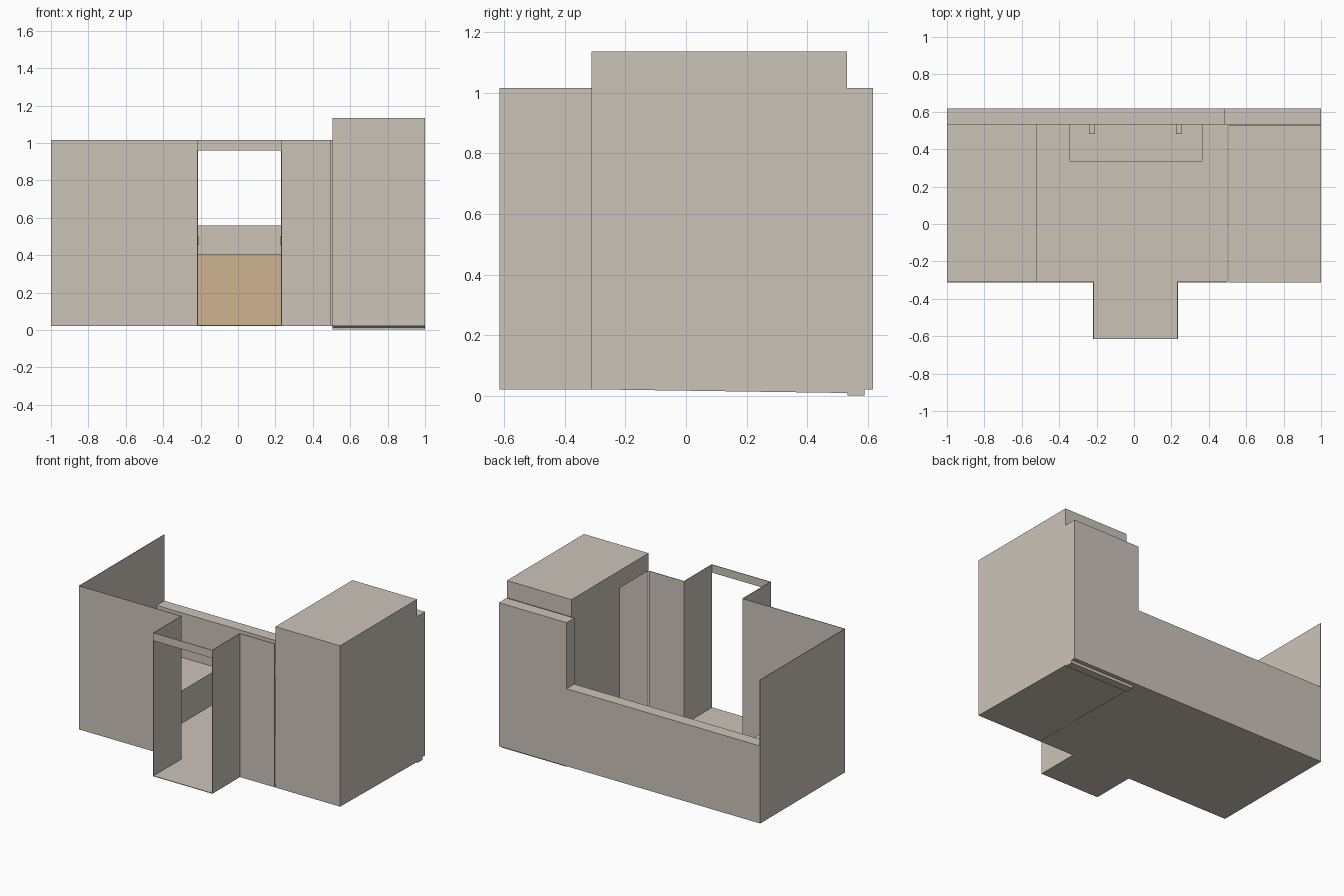
import bpy, bmesh

cube = bpy.data.objects.get("Cube")
if cube:
    bpy.data.objects.remove(cube, do_unlink=True)


def make_material(name, rgb):
    mat = bpy.data.materials.new(name)
    mat.use_nodes = True
    mat.diffuse_color = (*rgb, 1)
    mat.node_tree.nodes["Principled BSDF"].inputs["Base Color"].default_value = (*rgb, 1)
    return mat


plaster = make_material("warm_grey_plaster", (0.60, 0.55, 0.485))
wood = make_material("tan_wood", (0.61, 0.455, 0.285))


def prism(name, outline, low, high, axis="z"):
    """Extrude an outline along z (outline is x, y) or along x (outline is y, z)."""
    bm = bmesh.new()

    def place(p, d):
        return (p[0], p[1], d) if axis == "z" else (d, p[0], p[1])

    face = bm.faces.new([bm.verts.new(place(p, low)) for p in outline])
    moved = bmesh.ops.extrude_face_region(bm, geom=[face])["geom"]
    offset = (0, 0, high - low) if axis == "z" else (high - low, 0, 0)
    bmesh.ops.translate(bm, vec=offset,
                        verts=[v for v in moved if isinstance(v, bmesh.types.BMVert)])
    bmesh.ops.recalc_face_normals(bm, faces=bm.faces)
    mesh = bpy.data.meshes.new(name)
    bm.to_mesh(mesh)
    bm.free()
    mesh.materials.append(plaster)
    obj = bpy.data.objects.new(name, mesh)
    bpy.context.collection.objects.link(obj)
    return obj


def box(name, x, y, z):
    return prism(name, [(x[0], y[0]), (x[1], y[0]), (x[1], y[1]), (x[0], y[1])], *z)


T = 0.004                        # sheet wall thickness
BASE, TOP, ROOF = 0.022, 1.015, 1.135
FRONT, PORCH, INNER, BACK = -0.312, -0.615, 0.533, 0.617
DOOR_R, DOOR_L = -0.215, 0.23    # doorway sides
BATH = 0.505                     # bathroom partition

# Floor with the porch
prism("floor", [(-1, FRONT), (DOOR_R, FRONT), (DOOR_R, PORCH), (DOOR_L, PORCH),
                (DOOR_L, FRONT), (0.5, FRONT), (0.5, INNER), (-1, INNER)],
      BASE, BASE + T)

# Outer sheet walls
box("right_wall", (-1, -1 + T), (FRONT, BACK), (BASE, TOP))
box("front_wall_right", (-1, DOOR_R), (FRONT, FRONT + T), (BASE, TOP))
box("front_wall_left", (DOOR_L, 0.497), (FRONT, FRONT + T), (BASE, TOP))

# Porch sides and lintel
box("porch_side_right", (DOOR_R - T, DOOR_R), (PORCH, FRONT + T), (BASE, TOP))
box("porch_side_left", (DOOR_L, DOOR_L + T), (PORCH, FRONT + T), (BASE, TOP))
box("porch_lintel", (DOOR_R, DOOR_L), (PORCH, PORCH + T), (0.96, TOP))

# Thick back wall, low and high
box("back_wall_low", (-1 + T, 0.482), (INNER, BACK), (BASE, 0.558))
box("back_wall_high", (0.482, 1), (INNER, BACK), (BASE, TOP))

# Bathroom, with an open doorway at the front of its partition
box("bathroom_front_wall", (BATH, 1), (FRONT, FRONT + T), (BASE, TOP))
box("bathroom_side_wall", (1 - T, 1), (FRONT + T, INNER), (BASE, TOP))
box("bathroom_partition", (BATH, BATH + T), (0, INNER), (BASE, TOP))
box("bathroom_roof", (BATH, 1), (FRONT, INNER - 0.003), (TOP, ROOF))
prism("bathroom_floor", [(FRONT, BASE), (INNER, 0.010), (INNER, 0.002), (0.588, 0.002),
                         (0.588, BASE + T), (FRONT, BASE + T)], BATH, 1, "x")

# Sleeping platform
box("platform", (-1 + T, -0.518), (FRONT + T, INNER), (BASE + T, 0.25))

# Counter with a wooden front
counter = box("counter", (-0.345, 0.365), (0.333, INNER), (BASE + T, 0.405))
counter.data.materials.append(wood)
for face in counter.data.polygons:
    face.material_index = int(face.normal.y < -0.5)

# Wall pegs over the counter
for side, x in (("right", -0.24), ("left", 0.225)):
    box("peg_" + side, (x, x + 0.032), (0.482, INNER), (0.455, 0.5))
